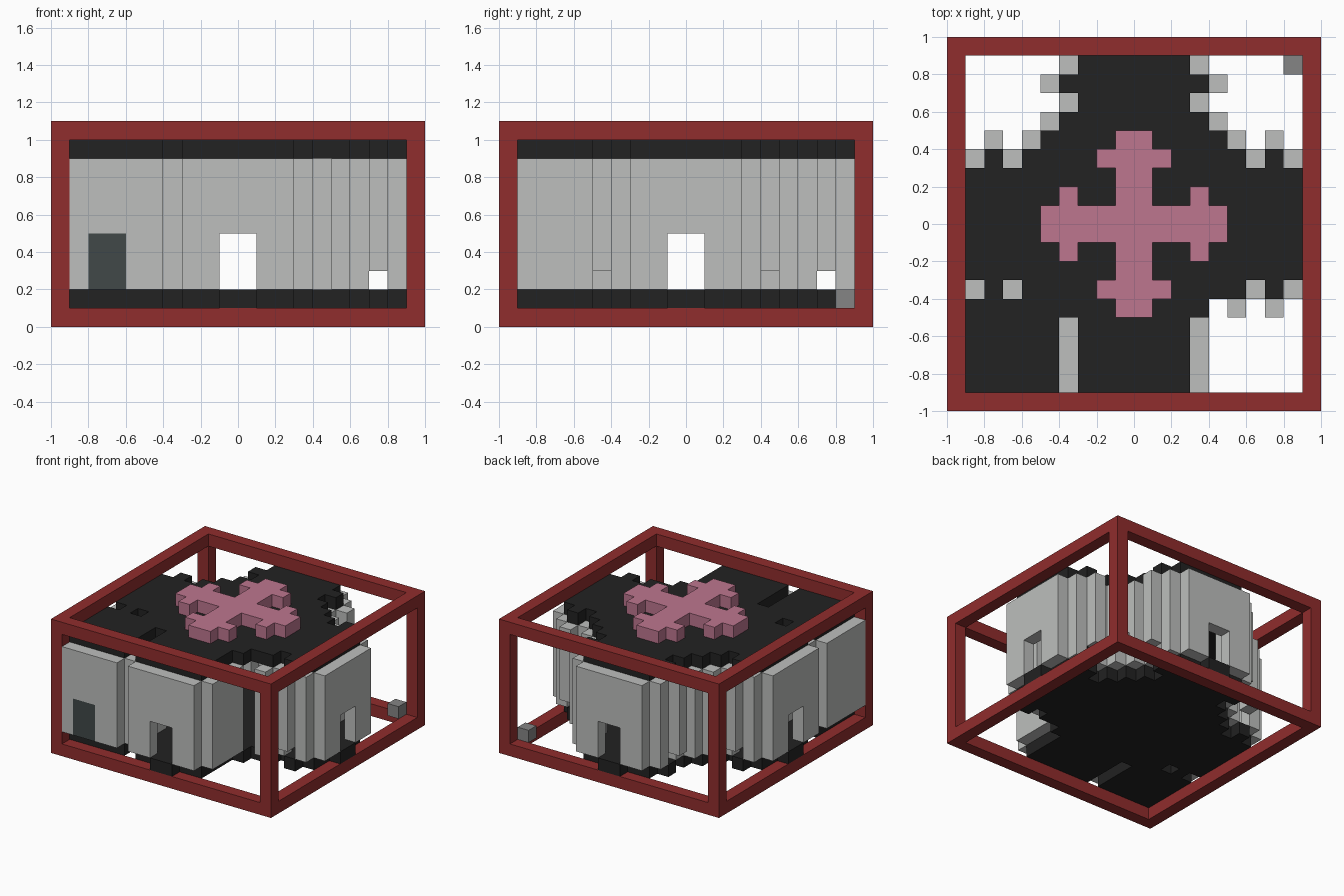
import bpy
import bmesh

if "Cube" in bpy.data.objects:
    bpy.data.objects.remove(bpy.data.objects["Cube"], do_unlink=True)

CELL = 0.1
N = 20

# Floor plan, back row first. R room, W wall, B raised buttress,
# D doorway, G dark door, C loose block
PLAN = [
    ".......WWDDWW.......",
    "......WRRRRRRW....C.",
    ".....BRRRRRRRRB.....",
    "......WRRRRRRW......",
    ".....WRRRRRRRRW.....",
    "..B.WRRRRRRRRRRW.B..",
    ".WRWRRRRRRRRRRRRWRW.",
    "WRRRRRRRRRRRRRRRRRRW",
    "WRRRRRRRRRRRRRRRRRRW",
    "DRRRRRRRRRRRRRRRRRRD",
    "DRRRRRRRRRRRRRRRRRRD",
    "WRRRRRRRRRRRRRRRRRRW",
    "WRRRRRRRRRRRRRRRRRRW",
    ".WRWRRRRRRRRRRRRWRW.",
    "WRRRRRRRRRRRRR.W.B..",
    "WRRRRRWRRRRRRW......",
    "WRRRRRWRRRRRRW......",
    "WRRRRRWRRRRRRW......",
    "WRRRRRWRRRRRRW......",
    ".WGGWW.WWDDWW.......",
]

# Raised cross on the roof, back row first
CROSS = [
    "....##....",
    "...####...",
    "....##....",
    ".#..##..#.",
    "##########",
    "##########",
    ".#..##..#.",
    "....##....",
    "...####...",
    "....##....",
]


def material(name, color):
    mat = bpy.data.materials.new(name)
    mat.use_nodes = True
    mat.diffuse_color = (*color, 1)
    bsdf = next(n for n in mat.node_tree.nodes if n.type == "BSDF_PRINCIPLED")
    bsdf.inputs["Base Color"].default_value = (*color, 1)
    bsdf.inputs["Roughness"].default_value = 0.8
    return mat


RED = material("frame red", (0.28, 0.026, 0.026))
BLACK = material("slab black", (0.016, 0.016, 0.016))
GRAY = material("wall gray", (0.51, 0.52, 0.51))
PINK = material("cross pink", (0.51, 0.18, 0.275))
DARK = material("door slate", (0.053, 0.065, 0.065))
STONE = material("block gray", (0.235, 0.235, 0.235))


def cells(rows, letters):
    """Cells of a plan, centred on the grid, that carry one of the letters."""
    off = (N - len(rows)) // 2
    return {(i + off, N - 1 - off - j) for j, row in enumerate(rows)
            for i, c in enumerate(row) if c in letters}


def slab(name, plan, z0, z1, mat):
    """Raise a set of grid cells into a solid between two heights."""
    bm = bmesh.new()

    def quad(points):
        bm.faces.new([bm.verts.new(p) for p in points])

    for i, j in plan:
        x, y = i * CELL - 1, j * CELL - 1
        ring = [(x, y), (x + CELL, y), (x + CELL, y + CELL), (x, y + CELL)]
        quad([(*p, z1) for p in ring])
        quad([(*p, z0) for p in reversed(ring)])
        sides = [(0, -1), (1, 0), (0, 1), (-1, 0)]
        for k, (di, dj) in enumerate(sides):
            if (i + di, j + dj) not in plan:
                a, b = ring[k], ring[(k + 1) % 4]
                quad([(*a, z0), (*b, z0), (*b, z1), (*a, z1)])
    bmesh.ops.remove_doubles(bm, verts=bm.verts, dist=0.001)
    mesh = bpy.data.meshes.new(name)
    bm.to_mesh(mesh)
    bm.free()
    mesh.materials.append(mat)
    obj = bpy.data.objects.new(name, mesh)
    bpy.context.collection.objects.link(obj)
    return obj


# Open box frame
ends = (0, N - 1)
ring = {(i, j) for i in range(N) for j in range(N) if i in ends or j in ends}
corners = {(i, j) for i in ends for j in ends}
slab("frame_bottom", ring, 0, 0.1, RED)
slab("frame_posts", corners, 0.1, 1.0, RED)
slab("frame_top", ring, 1.0, 1.1, RED)

# Floor with door sills, and roof
slab("floor", cells(PLAN, "RD"), 0.1, 0.2, BLACK)
slab("roof", cells(PLAN, "R"), 0.9, 1.0, BLACK)

# Walls, buttresses and lintels
slab("walls", cells(PLAN, "W"), 0.2, 0.9, GRAY)
slab("buttresses", cells(PLAN, "B"), 0.3, 0.9, GRAY)
slab("lintels", cells(PLAN, "DG"), 0.5, 0.9, GRAY)

# Dark door, loose block and roof cross
slab("side_door", cells(PLAN, "G"), 0.2, 0.5, DARK)
slab("loose_block", cells(PLAN, "C"), 0.1, 0.2, STONE)
slab("roof_cross", cells(CROSS, "#"), 1.0, 1.1, PINK)
